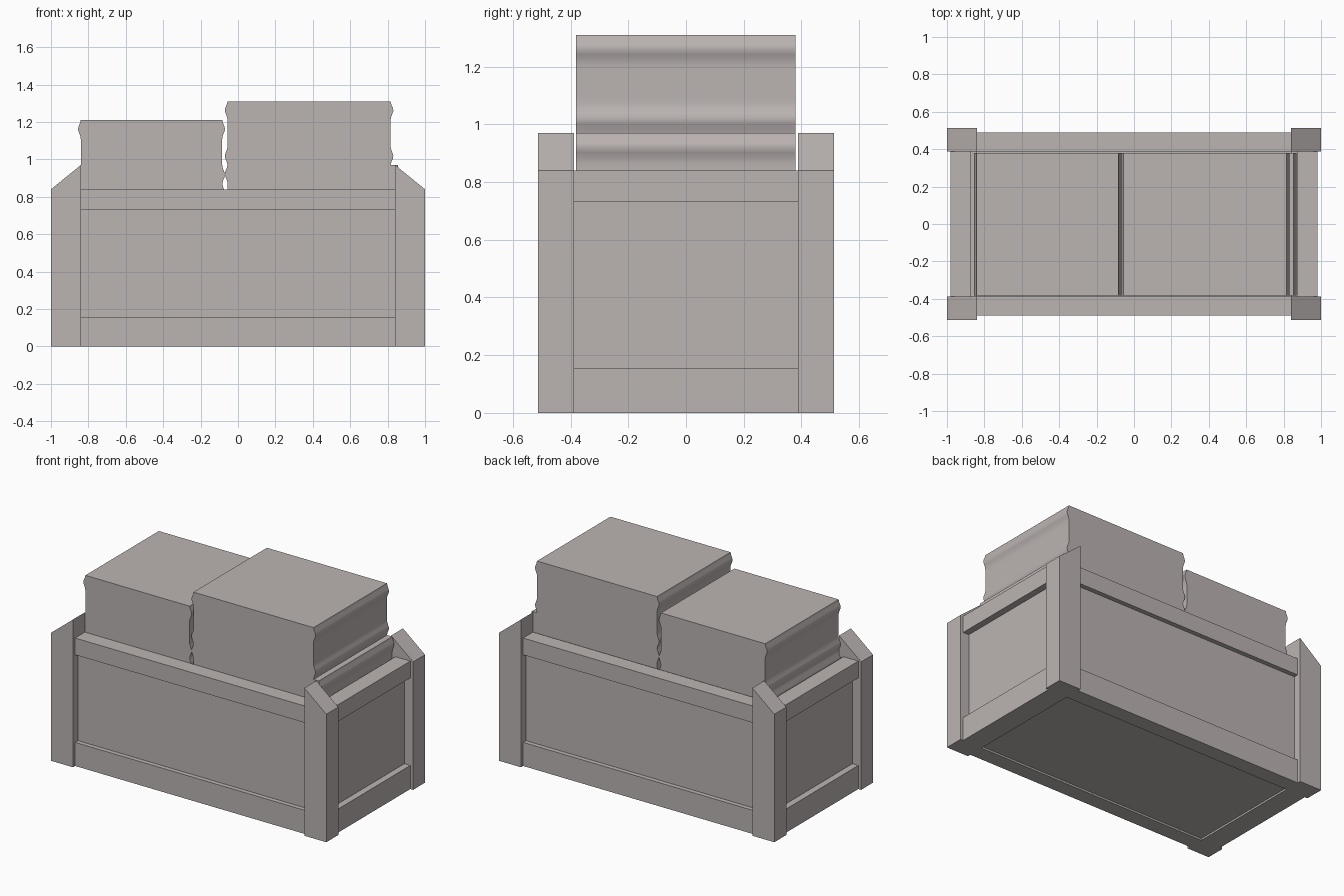
import bpy, bmesh, math

cube = bpy.data.objects.get("Cube")
if cube:
    bpy.data.objects.remove(cube, do_unlink=True)

COLOUR = (0.50, 0.455, 0.45, 1)
mat = bpy.data.materials.new("warm grey")
mat.use_nodes = True
mat.diffuse_color = COLOUR
bsdf = next(n for n in mat.node_tree.nodes if n.type == 'BSDF_PRINCIPLED')
bsdf.inputs["Base Color"].default_value = COLOUR
bsdf.inputs["Roughness"].default_value = 0.8


def prism(name, profile, y0, y1, smooth=False):
    """Extrude an x-z outline along y."""
    bm = bmesh.new()
    face = bm.faces.new([bm.verts.new((x, y0, z)) for x, z in profile])
    ext = bmesh.ops.extrude_face_region(bm, geom=[face])
    moved = [v for v in ext["geom"] if isinstance(v, bmesh.types.BMVert)]
    bmesh.ops.translate(bm, verts=moved, vec=(0, y1 - y0, 0))
    bmesh.ops.recalc_face_normals(bm, faces=bm.faces)
    mesh = bpy.data.meshes.new(name)
    bm.to_mesh(mesh)
    bm.free()
    mesh.materials.append(mat)
    obj = bpy.data.objects.new(name, mesh)
    bpy.context.collection.objects.link(obj)
    if smooth:
        bpy.ops.object.select_all(action='DESELECT')
        bpy.context.view_layer.objects.active = obj
        obj.select_set(True)
        bpy.ops.object.shade_smooth_by_angle(angle=math.radians(45))
    return obj


def box(name, x0, x1, y0, y1, z0, z1):
    return prism(name, [(x0, z0), (x1, z0), (x1, z1), (x0, z1)], y0, y1)


PX, PY = 0.84, 0.388      # inner faces of the posts
RAIL_TOP = 0.84

# Corner posts with tops sloping outwards
for sx, side in ((1, "left"), (-1, "right")):
    for sy, end in ((-1, "front"), (1, "back")):
        outline = [(sx * x, z) for x, z in
                   ((PX, 0), (1, 0), (1, RAIL_TOP), (PX, 0.97))]
        prism(f"{end}_{side}_post", outline, sy * PY, sy * 0.512)

# Rails and recessed panels, front and back
for s, end in ((-1, "front"), (1, "back")):
    for label, z0, z1 in (("bottom", 0, 0.155), ("top", 0.73, RAIL_TOP)):
        box(f"{end}_{label}_rail", -PX, PX, *sorted((s * PY, s * 0.49)), z0, z1)
    box(f"{end}_panel", -PX, PX, *sorted((s * 0.42, s * 0.46)), 0.14, 0.74)

# Rails and recessed panels, left and right
for s, side in ((1, "left"), (-1, "right")):
    box(f"{side}_bottom_rail", *sorted((s * PX, s * 0.98)), -PY, PY, 0, 0.155)
    box(f"{side}_top_rail", *sorted((s * 0.872, s * 0.98)), -PY, PY, 0.73, RAIL_TOP)
    box(f"{side}_panel", *sorted((s * 0.89, s * 0.937)), -PY, PY, 0.14, 0.74)

# Floor
box("floor", -PX, PX, -PY, PY, 0.012, 0.05)

# Stacked bales with a wavy outline on their left and right sides
HEIGHT = 0.34


def bale(name, x0, x1, z0):
    steps = 20
    wave = []
    for i in range(steps + 1):
        t = i / steps
        u = abs(2 * t - 1)                       # 0 at mid height, 1 at the edges
        swell = 0.016 * math.exp(-((u - 0.72) / 0.17) ** 2)
        wave.append((swell, z0 + t * HEIGHT))
    outline = [(x1 + s, z) for s, z in wave]
    outline += [(x0 - s, z) for s, z in reversed(wave)]
    prism(name, outline, -0.382, 0.38, smooth=True)


bale("left_lower_bale", -0.055, 0.853, 0.63)
bale("left_upper_bale", -0.055, 0.815, 0.97)
bale("right_lower_bale", -0.84, -0.085, 0.53)
bale("right_upper_bale", -0.84, -0.085, 0.87)
